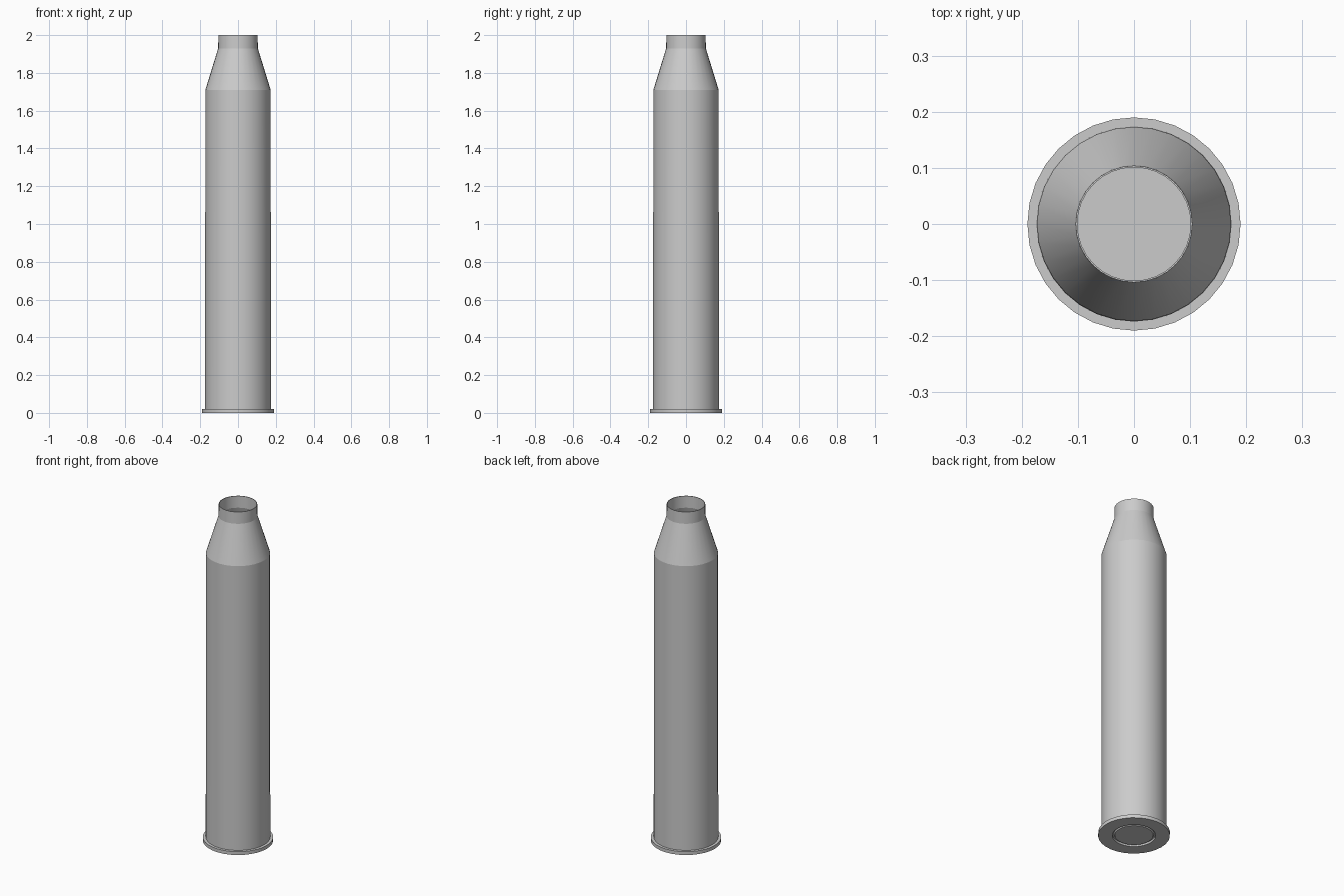
import bpy, bmesh, math

if "Cube" in bpy.data.objects:
    bpy.data.objects.remove(bpy.data.objects["Cube"])

SIDES = 32


def lathe(name, profile):
    """Revolve an (r, z) profile about z; r = 0 ends close to a pole."""
    bm = bmesh.new()
    rings = []
    for r, z in profile:
        if r == 0:
            rings.append([bm.verts.new((0, 0, z))] * SIDES)
        else:
            rings.append([bm.verts.new((r * math.cos(2 * math.pi * i / SIDES),
                                        r * math.sin(2 * math.pi * i / SIDES), z))
                          for i in range(SIDES)])
    for a, b in zip(rings, rings[1:]):
        for i in range(SIDES):
            j = (i + 1) % SIDES
            quad = list(dict.fromkeys((a[i], a[j], b[j], b[i])))
            bm.faces.new(quad)
    bmesh.ops.recalc_face_normals(bm, faces=bm.faces)
    mesh = bpy.data.meshes.new(name)
    bm.to_mesh(mesh)
    bm.free()
    obj = bpy.data.objects.new(name, mesh)
    bpy.context.collection.objects.link(obj)
    bpy.ops.object.select_all(action='DESELECT')
    obj.select_set(True)
    bpy.context.view_layer.objects.active = obj
    bpy.ops.object.shade_smooth_by_angle(angle=math.radians(15))
    return obj


# Hollow bottleneck case: base pocket, rim, body, shoulder, neck, then inner wall and floor
lathe("shell_case", [
    (0, 0.012), (0.115, 0.012), (0.115, 0),
    (0.19, 0), (0.19, 0.02), (0.174, 0.02),
    (0.173, 1.71), (0.105, 1.93), (0.104, 2.0),
    (0.101, 2.0), (0.101, 1.93), (0.169, 1.71),
    (0.170, 0.03), (0, 0.03),
])

# Primer disc seated in the base pocket
lathe("primer_cap", [(0, 0.002), (0.102, 0.002), (0.106, 0.012), (0, 0.012)])
